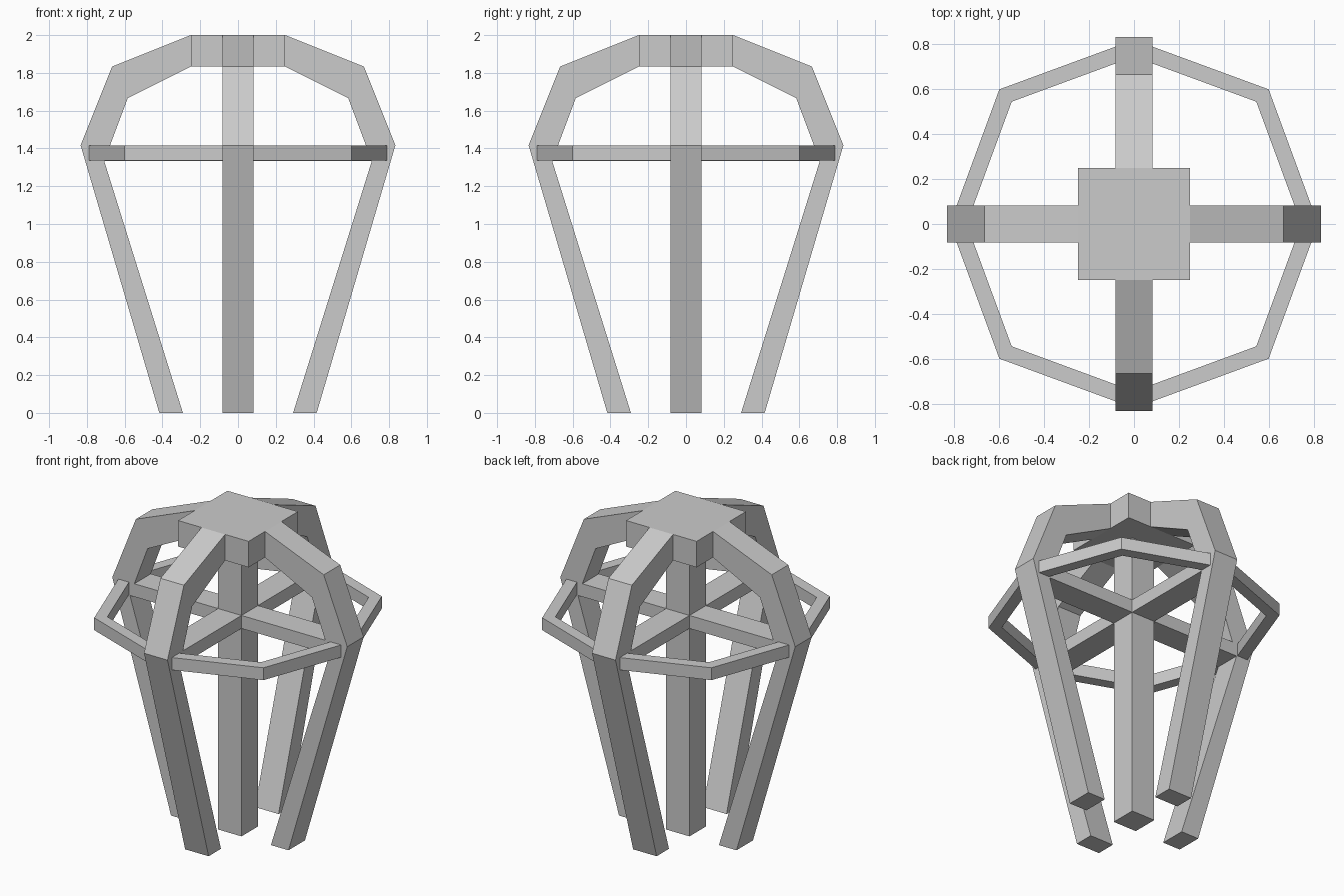
import bpy, bmesh
from math import pi
from mathutils import Matrix

if "Cube" in bpy.data.objects:
    bpy.data.objects.remove(bpy.data.objects["Cube"])

U = 1 / 12   # basic beam half-width


def prism(name, profile, lo, hi, matrix=None):
    """Extrude an (x, y) outline from z=lo to z=hi, then transform it."""
    bm = bmesh.new()
    face = bm.faces.new([bm.verts.new((x, y, lo)) for x, y in profile])
    ext = bmesh.ops.extrude_face_region(bm, geom=[face])
    for v in ext["geom"]:
        if isinstance(v, bmesh.types.BMVert):
            v.co.z = hi
    if matrix:
        bm.transform(matrix)
    bmesh.ops.recalc_face_normals(bm, faces=bm.faces)
    mesh = bpy.data.meshes.new(name)
    bm.to_mesh(mesh)
    bm.free()
    ob = bpy.data.objects.new(name, mesh)
    bpy.context.collection.objects.link(ob)
    return ob


def rect(x0, x1, y0, y1):
    return [(x0, y0), (x1, y0), (x1, y1), (x0, y1)]


# top plate and central post
prism("top_plate", rect(-0.25, 0.25, -0.25, 0.25), 22 * U, 2)
prism("central_post", rect(-U, U, -U, U), 0, 22 * U)

# bent leg outline (radius, height) and ring segment outline
leg = [(0.25, 2), (8 * U, 22 * U), (10 * U, 17 * U), (5 * U, 0),
       (3.5 * U, 0), (8.5 * U, 16 * U), (7 * U, 20 * U), (0.25, 22 * U)]
ring = [(0.79, U), (0.6, 0.6), (U, 0.79), (U, 0.715), (0.545, 0.545), (0.715, U)]

for i in range(4):
    turn = Matrix.Rotation(i * pi / 2, 4, 'Z')
    # leg stood upright
    prism(f"leg_{i}", leg, -U, U, turn @ Matrix.Rotation(pi / 2, 4, 'X'))
    # spoke from post to leg
    prism(f"spoke_{i}", rect(U, 8.5 * U, -U, U), 16 * U, 17 * U, turn)
    # ring section between neighbouring legs
    prism(f"ring_section_{i}", ring, 16 * U + 0.004, 17 * U, turn)
